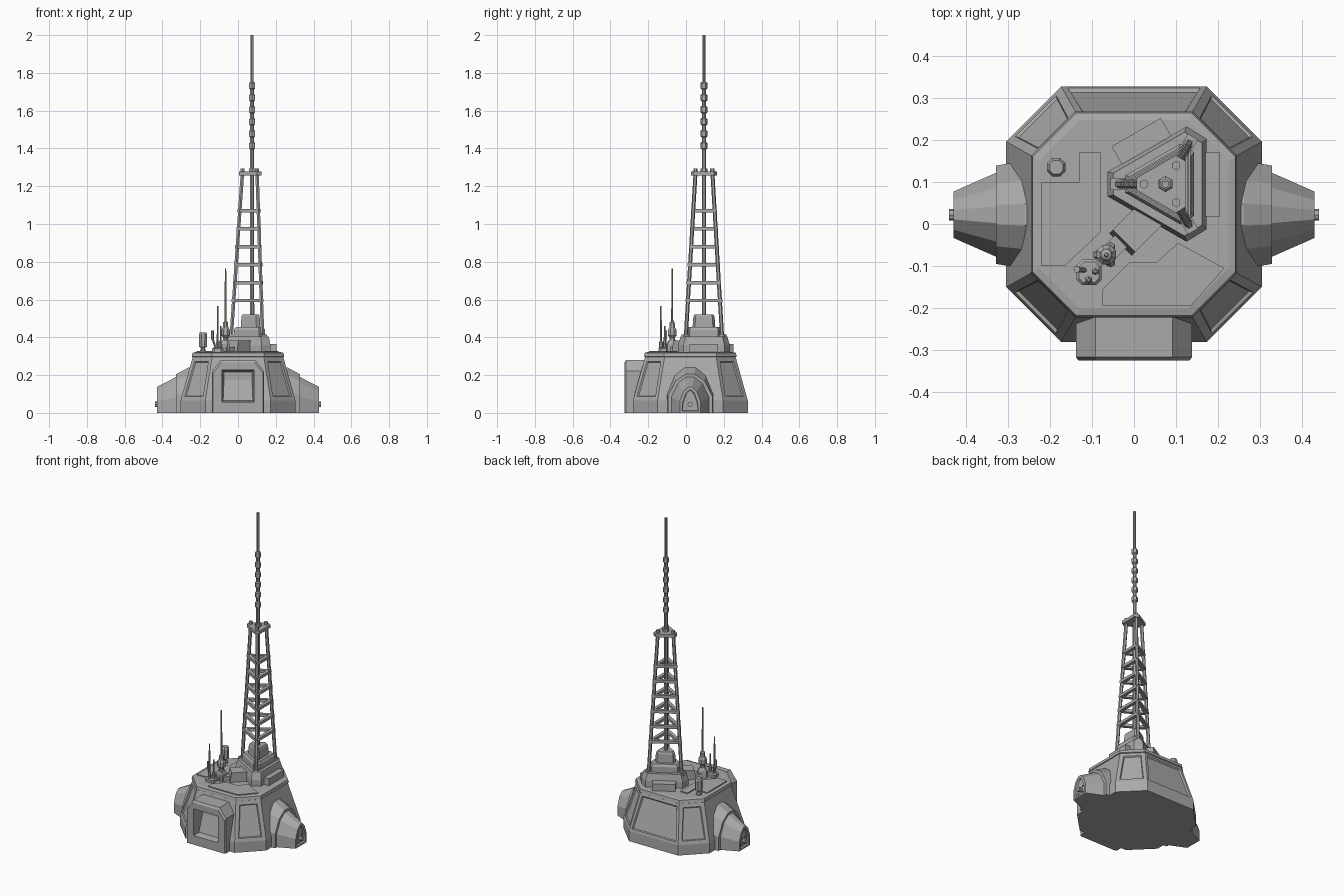
import bpy, bmesh, math
from mathutils import Vector

if "Cube" in bpy.data.objects:
    bpy.data.objects.remove(bpy.data.objects["Cube"], do_unlink=True)

grey = bpy.data.materials.new("hull_grey")
grey.use_nodes = True
GREY = (0.4, 0.4, 0.4, 1)
grey.diffuse_color = GREY
grey.node_tree.nodes["Principled BSDF"].inputs["Base Color"].default_value = GREY


def finish(name, bm):
    bmesh.ops.recalc_face_normals(bm, faces=bm.faces)
    mesh = bpy.data.meshes.new(name)
    bm.to_mesh(mesh)
    bm.free()
    mesh.materials.append(grey)
    obj = bpy.data.objects.new(name, mesh)
    bpy.context.collection.objects.link(obj)
    return obj


def skin(rings):
    """Join matching closed rings into a capped solid."""
    bm = bmesh.new()
    loops = [[bm.verts.new(p) for p in ring] for ring in rings]
    for a, b in zip(loops, loops[1:]):
        for i in range(len(a)):
            j = (i + 1) % len(a)
            bm.faces.new((a[i], a[j], b[j], b[i]))
    bm.faces.new(loops[0][::-1])
    bm.faces.new(loops[-1])
    bmesh.ops.recalc_face_normals(bm, faces=bm.faces)
    return bm


def tiers(name, outline, centre, steps):
    """Stack a flat outline upward; steps are (height, scale)."""
    cx, cy = centre
    rings = [[(cx + x * s, cy + y * s, z) for x, y in outline] for z, s in steps]
    return finish(name, skin(rings))


def ngon(n, turn=0.0):
    return [(math.cos(turn + math.tau * i / n), math.sin(turn + math.tau * i / n))
            for i in range(n)]


def turned(name, x, y, steps, n=8):
    return tiers(name, ngon(n, math.pi / n), (x, y), steps)


def rod(name, a, b, r, n=6):
    a, b = Vector(a), Vector(b)
    q = (b - a).to_track_quat('Z', 'Y')
    rings = [[p + q @ Vector((r * x, r * y, 0)) for x, y in ngon(n)] for p in (a, b)]
    return finish(name, skin(rings))


def box(name, centre, size, angle=0.0, top=1.0):
    hx, hy, hz = (s / 2 for s in size)
    c, s = math.cos(angle), math.sin(angle)
    rings = []
    for z, k in ((-hz, 1), (hz, top)):
        rings.append([(centre[0] + k * (u * c - v * s), centre[1] + k * (u * s + v * c), centre[2] + z)
                      if k == 1 else
                      (centre[0] + k * u * c - v * s, centre[1] + k * u * s + v * c, centre[2] + z)
                      for u, v in ((-hx, -hy), (hx, -hy), (hx, hy), (-hx, hy))])
    return finish(name, skin(rings))


# Octagonal hull with inset wall panels
CY = 0.023
octagon = [(1, -.57), (1, .57), (.57, 1), (-.57, 1), (-1, .57), (-1, -.57), (-.57, -1), (.57, -1)]
rings = [[(x * s, CY + y * s, z) for x, y in octagon]
         for z, s in ((0, .304), (.066, .304), (.295, .24), (.298, .245), (.318, .241), (.322, .225))]
bm = skin(rings)
walls = [f for f in bm.faces if .1 < f.calc_center_median().z < .25]
corners = [f for f in walls if abs(f.normal.x) > .3 and abs(f.normal.y) > .3]
back = [f for f in walls if f.normal.y > .8]
bmesh.ops.inset_individual(bm, faces=corners, thickness=.032, depth=0)
bmesh.ops.inset_individual(bm, faces=corners, thickness=.006, depth=-.007)
bmesh.ops.inset_individual(bm, faces=back, thickness=.022, depth=0)
bmesh.ops.inset_individual(bm, faces=back, thickness=.008, depth=-.009)
finish("hull", bm)

# Front bay with a deep square opening
bay = [(-.138, 0), (.138, 0), (.138, .222), (.092, .28), (-.092, .28), (-.138, .222)]
front_bay = finish("front_bay", skin(
    [[(x * s, y, z * s) for x, z in bay] for y, s in ((-.17, 1), (-.317, 1), (-.325, .955))]))
opening = finish("bay_opening_cutter", skin(
    [[(x * h, y, .143 + z * h) for x, z in ((-1, -1), (1, -1), (1, 1), (-1, 1))]
     for y, h in ((-.35, .089), (-.25, .074))]))
opening.hide_render = True
opening.hide_viewport = True
cut = front_bay.modifiers.new("opening", 'BOOLEAN')
cut.object = opening
cut.solver = 'EXACT'


# Tapered side porches ending in arched doors
def arch(x, half, height):
    side = [(1, 0), (1, .44), (.64, .83), (.2, 1)]
    pts = side + [(-u, v) for u, v in side[::-1]]
    return [(x, .022 + u * half, v * height) for u, v in pts]


for side, label in ((1, "left"), (-1, "right")):
    finish(label + "_porch_collar", skin([arch(side * .2, .128, .25), arch(side * .262, .128, .24),
                                          arch(side * .328, .117, .205)]))
    bm = skin([arch(side * .3, .105, .2), arch(side * .328, .1, .19), arch(side * .43, .055, .137)])
    end = [f for f in bm.faces if f.normal.x * side > .9]
    bmesh.ops.inset_individual(bm, faces=end, thickness=.016, depth=0)
    bmesh.ops.inset_individual(bm, faces=end, thickness=.003, depth=-.012)
    finish(label + "_porch", bm)
    rod(label + "_door_hub", (side * .415, .022, .045), (side * .44, .022, .045), .014, 8)
    for dy in (-.02, .02):
        for dz in (-.02, .02):
            rod(label + "_door_bolt", (side * .415, .022 + dy, .045 + dz),
                (side * .425, .022 + dy, .045 + dz), .005)

# Thin roof plates
right_plate = [(-.075, -.195), (-.075, -.155), (-.01, -.09), (.055, -.09), (.105, -.045),
               (.215, -.105), (.135, -.195)]
left_plate = [(-.22, .1), (-.13, .1), (-.13, .17), (-.08, .17), (-.08, -.02), (-.165, -.1), (-.22, -.1)]
for name, plate in (("front_roof_plate", right_plate), ("side_roof_plate", left_plate)):
    tiers(name, plate, (0, 0), ((.318, 1), (.328, 1)))

# Three-sided tower footing, tapering in tiers
TX, TY = .075, .095
tri = [(.05, .137), (.097, .108), (.097, -.108), (.05, -.137), (-.138, -.029), (-.138, .029)]
tiers("tower_footing", tri, (TX, TY), ((.32, 1), (.36, 1), (.405, .9)))
tiers("tower_plinth", tri, (TX, TY), ((.4, .7), (.44, .7), (.455, .62)))
tiers("tower_socket", tri, (TX, TY), ((.45, .44), (.51, .41), (.522, .36)))

# Equipment boxes against the footing
box("right_footing_box", (.175, .094, .342), (.06, .152, .048))
box("back_footing_box", (.03, .175, .342), (.135, .1, .048), math.radians(30))
box("front_footing_box", (.012, -.005, .35), (.125, .075, .065), math.radians(45), .8)
box("cable_duct", (-.045, -.055, .335), (.09, .04, .03), math.radians(45))


# Lattice legs, rungs and head plate
def leg_point(i, z):
    r = .111 - .06 * (z - .4) / .88
    a = math.pi + i * math.tau / 3
    return Vector((TX + r * math.cos(a), TY + r * math.sin(a), z))


for i in range(3):
    rod("tower_leg", leg_point(i, .37), leg_point(i, 1.27), .0105)
    top = leg_point(i, 1.28)
    turned("leg_nut", top.x, top.y, ((1.275, .011), (1.295, .011)), 6)
    foot = leg_point(i, .41)
    box("leg_shoe", (foot.x, foot.y, .4), (.04, .028, .03), math.pi + i * math.tau / 3)
    for k in range(6):
        z = .595 + k * .095
        a, b = leg_point(i, z), leg_point(i + 1, z)
        d = b - a
        mid = (a + b) / 2
        box("tower_rung", mid, (d.length + .015, .02, .018), math.atan2(d.y, d.x))
tiers("tower_head_plate", tri, (TX, TY), ((1.258, .5), (1.278, .5)))

# Central mast with hexagonal beads
turned("mast", TX, TY, ((.5, .012), (1.72, .011), (1.75, .0085), (2, .0085)))
turned("mast_collar", TX, TY, ((1.275, .019), (1.295, .019)), 6)
for k in range(6):
    z = 1.415 + k * .0635
    turned("mast_bead", TX, TY, ((z - .02, .012), (z - .014, .0185), (z + .014, .0185), (z + .02, .012)), 6)

# Tall whip antenna
AX, AY = -.066, -.073
tiers("whip_foot", tri, (AX, AY), ((.32, .22), (.365, .22), (.385, .14)))
turned("whip_body", AX, AY, ((.37, .015), (.4, .015), (.41, .025), (.44, .025), (.452, .016),
                             (.48, .014), (.485, .006), (.765, .004)))

# Small twin antenna on an octagonal box
BX, BY = -.107, -.115
tiers("twin_antenna_base", octagon, (BX, BY), ((.32, .03), (.34, .03), (.347, .024)))
turned("twin_tall_rod", -.108, -.133, ((.34, .01), (.375, .01), (.38, .0055), (.565, .004)), 6)
rod("twin_bent_arm", (-.118, -.11, .345), (-.136, -.108, .395), .006)
rod("twin_short_rod", (-.136, -.108, .39), (-.136, -.108, .435), .008)
turned("twin_side_rod", -.092, -.113, ((.34, .009), (.38, .009), (.385, .005), (.46, .004)), 6)

# Roof beacon
turned("roof_beacon", -.185, .135, ((.32, .018), (.332, .018), (.336, .011), (.345, .011), (.35, .023),
                                    (.415, .024), (.426, .018)))
